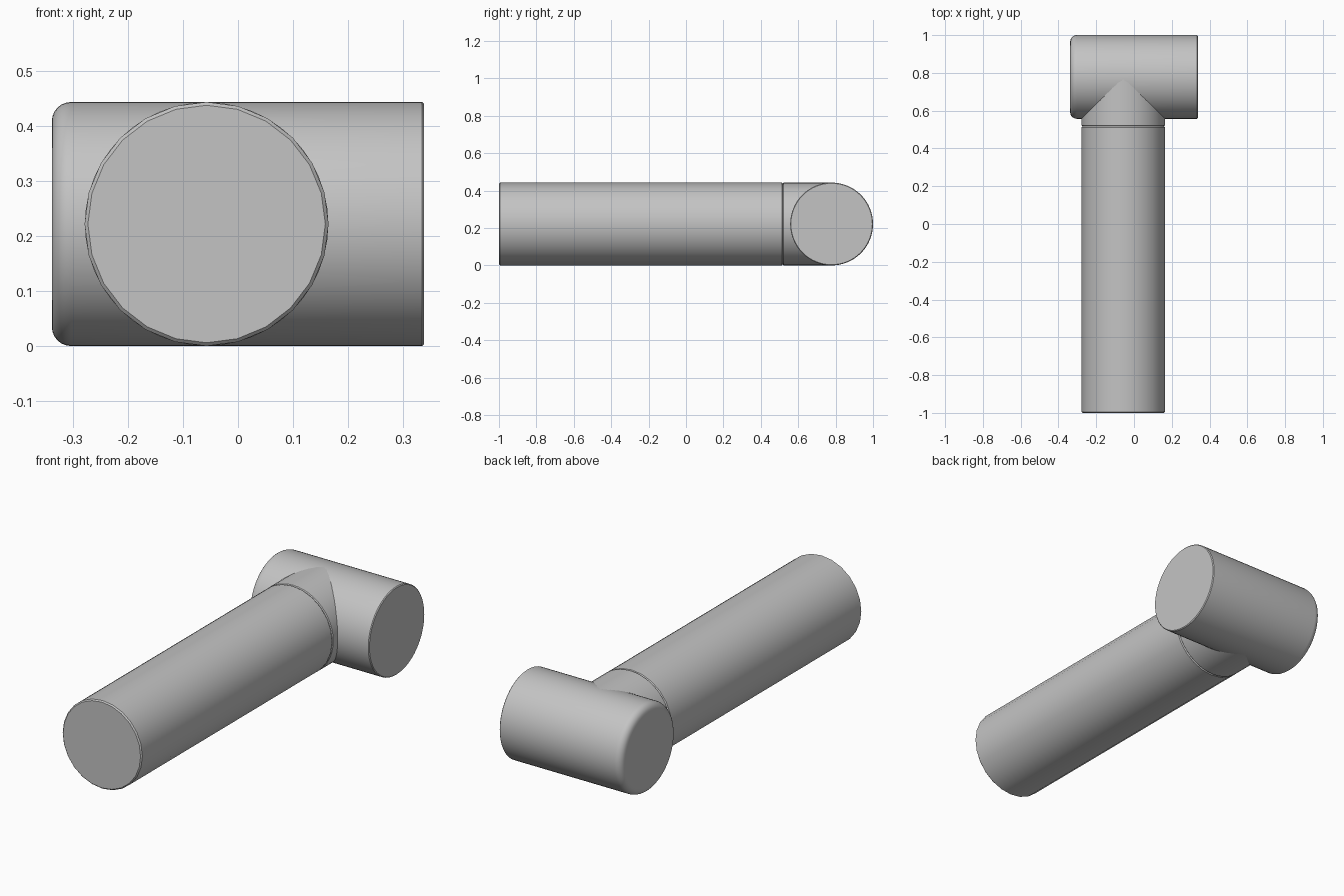
import bpy
import bmesh
from math import sin, cos, pi, radians
from mathutils import Vector

cube = bpy.data.objects.get("Cube")
if cube:
    bpy.data.objects.remove(cube, do_unlink=True)

R = 0.2215          # shared tube radius
HANDLE_X = -0.057   # handle axis
HEAD_Y = 1 - R      # head axis

grey = bpy.data.materials.new("matte grey")
grey.use_nodes = True
grey.diffuse_color = (0.55, 0.55, 0.55, 1)
grey.node_tree.nodes["Principled BSDF"].inputs["Base Color"].default_value = grey.diffuse_color


def fillet(start, radius, inset, steps, direction):
    """Profile points rounding a rim, from the end cap out to the side."""
    return [(start + direction * inset * (1 - cos(t)), radius - inset + inset * sin(t))
            for t in (i / steps * pi / 2 for i in range(steps + 1))]


def turned_part(name, profile, axis, centre, sides):
    """Capped solid turned from (distance, radius) points about a level axis."""
    bm = bmesh.new()
    along = Vector((1, 0, 0)) if axis == "X" else Vector((0, 1, 0))
    across = Vector((0, 1, 0)) if axis == "X" else Vector((1, 0, 0))
    up = Vector((0, 0, 1))
    rings = []
    for d, r in profile:
        rings.append([bm.verts.new(Vector(centre) + along * d
                                   + across * r * sin(2 * pi * i / sides)
                                   + up * r * cos(2 * pi * i / sides))
                      for i in range(sides)])
    for a, b in zip(rings, rings[1:]):
        for i in range(sides):
            j = (i + 1) % sides
            bm.faces.new((a[i], a[j], b[j], b[i]))
    bm.faces.new(rings[0])
    bm.faces.new(rings[-1])
    bmesh.ops.recalc_face_normals(bm, faces=bm.faces)
    mesh = bpy.data.meshes.new(name)
    bm.to_mesh(mesh)
    bm.free()
    mesh.materials.append(grey)
    obj = bpy.data.objects.new(name, mesh)
    bpy.context.collection.objects.link(obj)
    bpy.ops.object.select_all(action="DESELECT")
    obj.select_set(True)
    bpy.context.view_layer.objects.active = obj
    bpy.ops.object.shade_smooth_by_angle(angle=radians(30))
    # End caps stay flat
    for face in mesh.polygons:
        if len(face.vertices) > 4:
            face.use_smooth = False
    return obj


def rod(start, end, radius, bevel):
    return fillet(start, radius, bevel, 1, 1) + fillet(end, radius, bevel, 1, -1)[::-1]


# Long grip with thin chamfers at both ends
turned_part("handle", rod(-1, 0.518, R, 0.006), "Y", (HANDLE_X, 0, R), 24)

# Short neck running into the head
turned_part("neck", rod(0.518, HEAD_Y, R - 0.0005, 0.004), "Y", (HANDLE_X, 0, R), 48)

# Crosswise head: rounded right rim, crisp left rim
head_profile = fillet(-0.338, R, 0.035, 6, 1) + fillet(0.338, R, 0.004, 1, -1)[::-1]
turned_part("head", head_profile, "X", (0, HEAD_Y, R), 64)
